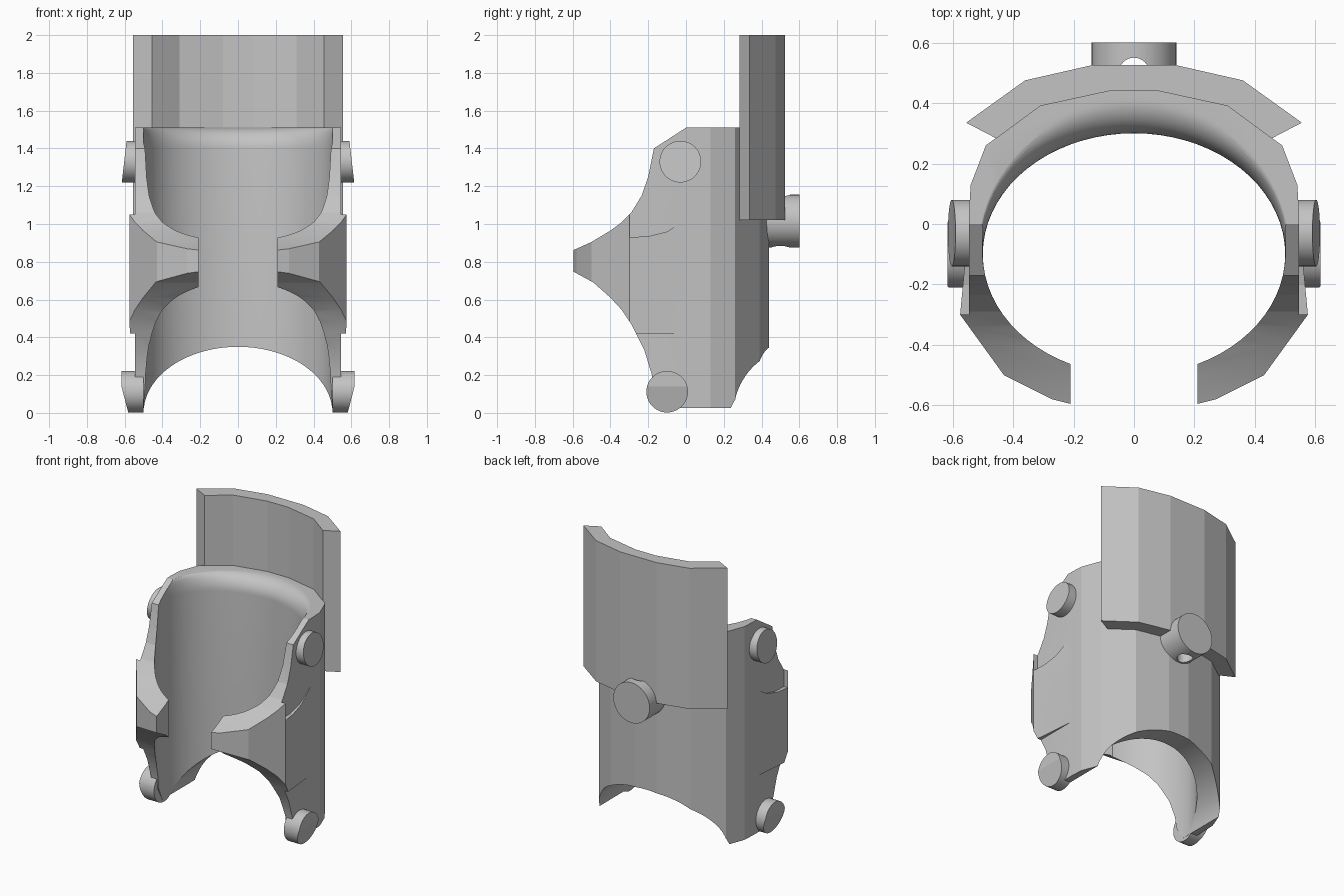
import bpy
import bmesh
from math import cos, sin, pi, radians

cube = bpy.data.objects.get("Cube")
if cube:
    bpy.data.objects.remove(cube, do_unlink=True)

grey = bpy.data.materials.new("plain grey")
grey.use_nodes = True
grey.diffuse_color = (0.55, 0.55, 0.55, 1)
grey.node_tree.nodes["Principled BSDF"].inputs["Base Color"].default_value = (0.55, 0.55, 0.55, 1)


def finish(name, bm):
    bmesh.ops.recalc_face_normals(bm, faces=bm.faces)
    mesh = bpy.data.meshes.new(name)
    bm.to_mesh(mesh)
    bm.free()
    mesh.materials.append(grey)
    obj = bpy.data.objects.new(name, mesh)
    bpy.context.collection.objects.link(obj)
    return obj


def loft(name, rings):
    """Skin a list of equal-length point rings and cap both ends."""
    bm = bmesh.new()
    loops = [[bm.verts.new(p) for p in ring] for ring in rings]
    for a, b in zip(loops, loops[1:]):
        for i in range(len(a)):
            j = (i + 1) % len(a)
            bm.faces.new((a[i], a[j], b[j], b[i]))
    bm.faces.new(loops[0])
    bm.faces.new(loops[-1])
    return finish(name, bm)


def prism(name, pts, axis, lo, hi):
    place = {"x": lambda a, b, t: (t, a, b),
             "y": lambda a, b, t: (a, t, b),
             "z": lambda a, b, t: (a, b, t)}[axis]
    return loft(name, [[place(a, b, t) for a, b in pts] for t in (lo, hi)])


def ellipse(cx, cy, rx, ry, n=48):
    return [(cx + rx * cos(2 * pi * i / n), cy + ry * sin(2 * pi * i / n)) for i in range(n)]


def mirrored(half):
    return half + [(-x, y) for x, y in reversed(half)]


def boolean(obj, cutter, operation):
    """Apply a boolean and discard the helper."""
    mod = obj.modifiers.new("cut", "BOOLEAN")
    mod.object = cutter
    mod.operation = operation
    mod.solver = "EXACT"
    cutter.hide_render = True
    bpy.context.view_layer.update()
    deps = bpy.context.evaluated_depsgraph_get()
    mesh = bpy.data.meshes.new_from_object(obj.evaluated_get(deps))
    obj.modifiers.clear()
    obj.data = mesh
    bpy.data.objects.remove(cutter, do_unlink=True)


def smooth(obj, angle):
    bpy.ops.object.select_all(action="DESELECT")
    obj.select_set(True)
    bpy.context.view_layer.objects.active = obj
    bpy.ops.object.shade_smooth_by_angle(angle=radians(angle))


# Faceted cuff body
back_half = [(0.545, -0.3), (0.545, 0.05), (0.54, 0.13), (0.49, 0.26), (0.31, 0.39), (0.08, 0.44)]
cuff = prism("cuff_shell", mirrored(back_half), "z", -0.1, 1.51)

# Raised side bands that run forward into the clasp arms
arm_plan = [(0.535, 0.13), (0.575, -0.3), (0.43, -0.5), (0.27, -0.58), (0.21, -0.595),
            (0.21, -0.3), (0.45, -0.1), (0.52, 0.05)]
band_side = [(0.2, 0.42), (-0.3, 0.42), (-0.3, 0.3), (-0.7, 0.3), (-0.7, 1.2), (-0.3, 1.2),
             (-0.3, 0.93), (-0.2, 0.935), (-0.1, 0.96), (-0.02, 1.01), (0.05, 1.06), (0.2, 1.06)]
for side in (1, -1):
    arm = prism("arm", [(side * x, y) for x, y in arm_plan], "z", 0.2, 1.3)
    boolean(arm, prism("band_trim", band_side, "x", -1, 1), "INTERSECT")
    boolean(cuff, arm, "UNION")

# Side outline with the swept front edges
outline = [(0.6, 1.6), (0.6, -0.05), (0.3, 0.025), (-0.12, 0.025), (-0.17, 0.12), (-0.18, 0.2),
           (-0.22, 0.33), (-0.29, 0.47), (-0.34, 0.545), (-0.4, 0.61), (-0.49, 0.69), (-0.6, 0.75),
           (-0.6, 0.86), (-0.5, 0.905), (-0.4, 0.965), (-0.34, 1.01), (-0.29, 1.06), (-0.235, 1.15),
           (-0.2, 1.25), (-0.17, 1.4), (0.0, 1.51), (0.05, 1.6)]
outline[1:3] = [(0.6, 0.025)]
boolean(cuff, prism("side_trim", outline, "x", -1, 1), "INTERSECT")

# Oval bore with a rounded lip at the top
levels = [(-0.3, 0), (1.4, 0)]
levels += [(1.4 + 0.11 * sin(a), 1 - cos(a)) for a in (i * pi / 24 for i in range(1, 13))]
levels.append((1.7, 1))
bore = loft("bore", [[(x, y, z) for x, y in ellipse(0, -0.1, 0.5 + 0.015 * f, 0.4 + 0.11 * f, 72)]
                     for z, f in levels])
boolean(cuff, bore, "DIFFERENCE")

# Arched lower edge
boolean(cuff, prism("arch", ellipse(0, 0, 0.5, 0.35, 72), "y", -1, 1), "DIFFERENCE")
smooth(cuff, 10)

# Tall back plate
plate_half = [(0.455, 0.283), (0.555, 0.335), (0.36, 0.475), (0.14, 0.525)]
inner_half = [(-0.08, 0.44), (-0.31, 0.39)]
plate_pts = mirrored(plate_half) + inner_half[::-1] + [(-x, y) for x, y in inner_half]
prism("back_plate", plate_pts, "z", 1.02, 2.0)

# Back knob with an eyelet
knob = prism("back_knob", ellipse(0, 1.015, 0.14, 0.14), "y", 0.42, 0.6)
boolean(knob, prism("eyelet", ellipse(0, 0.5, 0.05, 0.05, 32), "z", 0.7, 1.4), "DIFFERENCE")
smooth(knob, 20)


# Side pivots with slanted outer faces
def pivot(name, side, y, z, inner, outer_rule, split=None):
    obj = prism(name, ellipse(y, z, 0.11, 0.11), "x", inner, 1)
    bm = bmesh.new()
    bm.from_mesh(obj.data)
    if split:
        bmesh.ops.bisect_plane(bm, geom=bm.verts[:] + bm.edges[:] + bm.faces[:],
                               plane_co=(0, 0, split), plane_no=(0, 0, 1))
    for v in bm.verts:
        v.co.x = side * (outer_rule(v.co.z) if v.co.x > 0.9 else v.co.x)
    bmesh.ops.recalc_face_normals(bm, faces=bm.faces)
    bm.to_mesh(obj.data)
    bm.free()
    smooth(obj, 9)


for label, side in (("left", 1), ("right", -1)):
    pivot(label + "_upper_pivot", side, -0.03, 1.33, 0.52, lambda z: 0.59 + (1.44 - z) * 0.115)
    pivot(label + "_lower_pivot", side, -0.1, 0.112, 0.5,
          lambda z: 0.617 - max(0, 0.14 - z) * 0.26, split=0.14)
